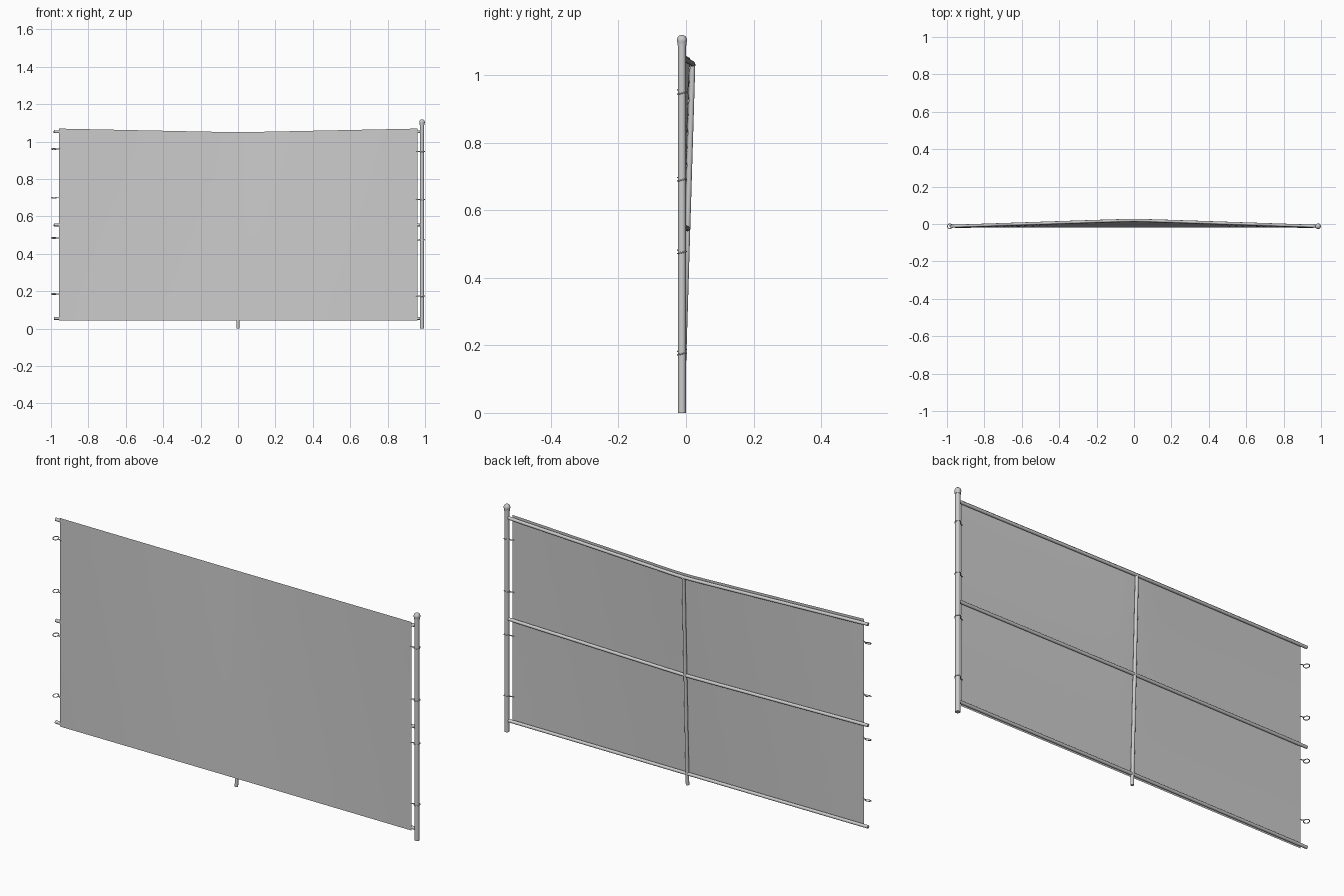
import bpy, bmesh, math
from mathutils import Vector

if "Cube" in bpy.data.objects:
    bpy.data.objects.remove(bpy.data.objects["Cube"])

POST_X, POST_Y = 0.984, -0.012
RAIL_R = 0.0078


def dent(x):
    # 0 at the panel ends, 1 in the middle, with a softened crease
    soft = 0.05
    f = lambda v: math.sqrt(v * v + soft * soft)
    return max(0.0, (f(0.98) - f(x)) / (f(0.98) - soft))


def bent(x, z):
    # the panel leans back and sags in the middle, more so higher up
    d = dent(x)
    return Vector((x, POST_Y + 0.030 * z * d, z - 0.019 * max(z - 0.05, 0) * d))


def finish(name, bm):
    bmesh.ops.recalc_face_normals(bm, faces=bm.faces)
    me = bpy.data.meshes.new(name)
    bm.to_mesh(me)
    bm.free()
    ob = bpy.data.objects.new(name, me)
    bpy.context.collection.objects.link(ob)
    bpy.context.view_layer.objects.active = ob
    ob.select_set(True)
    bpy.ops.object.shade_smooth_by_angle(angle=math.radians(40))
    ob.select_set(False)
    return ob


def tube(name, points, radius, closed=False, sides=16):
    # sweep a circle along a path
    bm = bmesh.new()
    pts = [Vector(p) for p in points]
    n = len(pts)
    rings = []
    for i, p in enumerate(pts):
        if closed:
            t = pts[(i + 1) % n] - pts[i - 1]
        else:
            t = pts[min(i + 1, n - 1)] - pts[max(i - 1, 0)]
        t.normalize()
        ref = Vector((0, 0, 1)) if abs(t.z) < 0.8 else Vector((0, 1, 0))
        u = t.cross(ref).normalized()
        v = t.cross(u)
        rings.append([bm.verts.new(p + radius * (math.cos(a) * u + math.sin(a) * v))
                      for a in (2 * math.pi * k / sides for k in range(sides))])
    for i in range(n if closed else n - 1):
        a, b = rings[i], rings[(i + 1) % n]
        for k in range(sides):
            j = (k + 1) % sides
            bm.faces.new((a[k], a[j], b[j], b[k]))
    if not closed:
        bm.faces.new(rings[0])
        bm.faces.new(rings[-1])
    return finish(name, bm)


def lathe(name, profile, x, y, sides=24):
    bm = bmesh.new()
    vs = [bm.verts.new((x + r, y, z)) for r, z in profile]
    es = [bm.edges.new(e) for e in zip(vs, vs[1:])]
    bmesh.ops.spin(bm, geom=vs + es, cent=(x, y, 0), axis=(0, 0, 1),
                   angle=2 * math.pi, steps=sides)
    bmesh.ops.remove_doubles(bm, verts=bm.verts, dist=1e-5)
    return finish(name, bm)


# end post with rounded cap
lathe("end_post", [(0, 0), (0.0115, 0), (0.0115, 1.10), (0, 1.10)], POST_X, POST_Y)
lathe("post_cap", [(0.0115, 1.088), (0.0135, 1.088), (0.0135, 1.097), (0.015, 1.101),
                   (0.0148, 1.107), (0.012, 1.114), (0.007, 1.118), (0, 1.1195)],
      POST_X, POST_Y)

# three horizontal rails
xs = [-0.985 + (0.974 + 0.985) * i / 48 for i in range(49)]
for label, z in (("bottom", 0.055), ("middle", 0.555), ("top", 1.053)):
    tube(label + "_rail", [bent(x, z) for x in xs], RAIL_R)

# leaning middle post
tube("middle_post", [bent(0, 0), bent(0, 0.5), bent(0, 1.053)], 0.008)

# fence sheet in front of the rails
bm = bmesh.new()
nx, nz = 48, 8
grid = []
for i in range(nx + 1):
    x = -0.957 + 1.917 * i / nx
    grid.append([bm.verts.new(bent(x, 0.043 + 1.027 * j / nz) - Vector((0, 0.0082, 0)))
                 for j in range(nz + 1)])
for a, b in zip(grid, grid[1:]):
    for j in range(nz):
        bm.faces.new((a[j], b[j], b[j + 1], a[j + 1]))
finish("fence_sheet", bm)

# wire ties: a loop around the post and a twisted stem to the sheet
for side, label, heights in ((-1, "left", (0.185, 0.485, 0.70, 0.96)),
                             (1, "right", (0.175, 0.475, 0.69, 0.947))):
    for k, z in enumerate(heights):
        cx = side * POST_X
        loop = [(cx + 0.0135 * math.cos(a), POST_Y + 0.0130 * math.sin(a),
                 z + 0.003 * math.sin(a))
                for a in (2 * math.pi * i / 20 for i in range(20))]
        tube(f"{label}_tie_loop_{k + 1}", loop, 0.002, closed=True, sides=8)
        tube(f"{label}_tie_stem_{k + 1}",
             [(cx - side * 0.012, POST_Y, z), (cx - side * 0.032, POST_Y - 0.007, z)],
             0.0025, sides=8)
